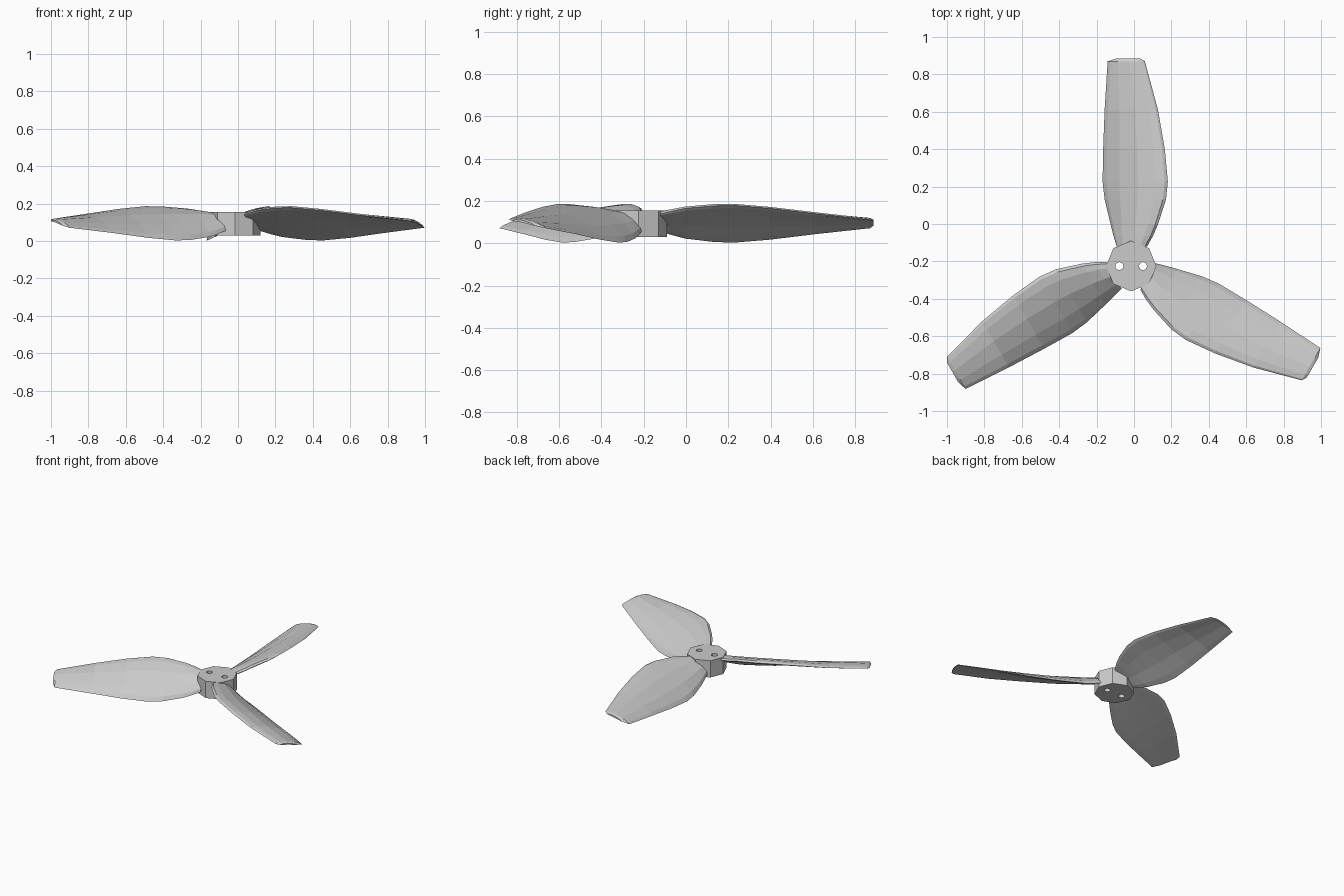
import bpy, bmesh, math
from mathutils import Matrix, Vector

if "Cube" in bpy.data.objects:
    bpy.data.objects.remove(bpy.data.objects["Cube"])

CENTRE = Vector((-0.015, -0.225, 0))
HUB_R, HUB_LOW, HUB_HIGH = 0.135, 0.03, 0.155

# Blade stations: radius, trailing x, leading x, trailing z, leading z, thickness
STATIONS = [
    (0.105, -0.078, 0.085, 0.055, 0.140, 0.040),
    (0.160, -0.094, 0.116, 0.038, 0.152, 0.042),
    (0.222, -0.110, 0.143, 0.022, 0.165, 0.042),
    (0.356, -0.142, 0.186, 0.006, 0.177, 0.042),
    (0.452, -0.153, 0.196, 0.003, 0.179, 0.040),
    (0.623, -0.150, 0.180, 0.017, 0.165, 0.035),
    (0.837, -0.142, 0.143, 0.043, 0.140, 0.028),
    (1.095, -0.126, 0.073, 0.071, 0.112, 0.020),
    (1.111, -0.075, 0.045, 0.083, 0.107, 0.012),
]
# Aerofoil section: fraction along chord, offset in thicknesses
SECTION = [(0, 0), (0.08, 0.38), (0.3, 0.82), (0.6, 1), (0.85, 0.7), (0.97, 0.35),
           (1, 0), (0.95, -0.1), (0.7, 0.05), (0.4, 0.1), (0.12, -0.04)]


def mesh_object(name, bm):
    bmesh.ops.recalc_face_normals(bm, faces=bm.faces)
    mesh = bpy.data.meshes.new(name)
    bm.to_mesh(mesh)
    bm.free()
    obj = bpy.data.objects.new(name, mesh)
    bpy.context.collection.objects.link(obj)
    return obj


def prism(name, sides, radius, low, high, centre):
    bm = bmesh.new()
    bmesh.ops.create_cone(bm, cap_ends=True, segments=sides, radius1=radius,
                          radius2=radius, depth=high - low,
                          matrix=Matrix.Translation(centre + Vector((0, 0, (low + high) / 2))))
    return mesh_object(name, bm)


def blade(name, angle):
    bm = bmesh.new()
    rings = []
    for r, xl, xr, zl, zr, thick in STATIONS:
        a, b = Vector((xl, r, zl)), Vector((xr, r, zr))
        normal = Vector((zl - zr, 0, xr - xl)).normalized()
        rings.append([bm.verts.new(a.lerp(b, f) + normal * h * thick) for f, h in SECTION])
    n = len(SECTION)
    for lower, upper in zip(rings, rings[1:]):
        for i in range(n):
            j = (i + 1) % n
            bm.faces.new((lower[i], lower[j], upper[j], upper[i]))
    bm.faces.new(rings[0])
    bm.faces.new(rings[-1])
    bm.transform(Matrix.Translation(CENTRE) @ Matrix.Rotation(angle, 4, 'Z'))
    return mesh_object(name, bm)


# Eight-sided hub with two through holes
hub = prism("hub", 8, HUB_R, HUB_LOW, HUB_HIGH, CENTRE)
for k, dx in enumerate((-0.063, 0.063)):
    cutter = prism(f"hole_cutter_{k + 1}", 16, 0.021, -0.05, 0.25, CENTRE + Vector((dx, 0, 0)))
    cutter.hide_render = True
    cutter.hide_set(True)
    mod = hub.modifiers.new("hole", 'BOOLEAN')
    mod.operation = 'DIFFERENCE'
    mod.solver = 'EXACT'
    mod.object = cutter

# Three twisted blades around the hub
for k in range(3):
    blade(f"blade_{k + 1}", k * math.tau / 3)
